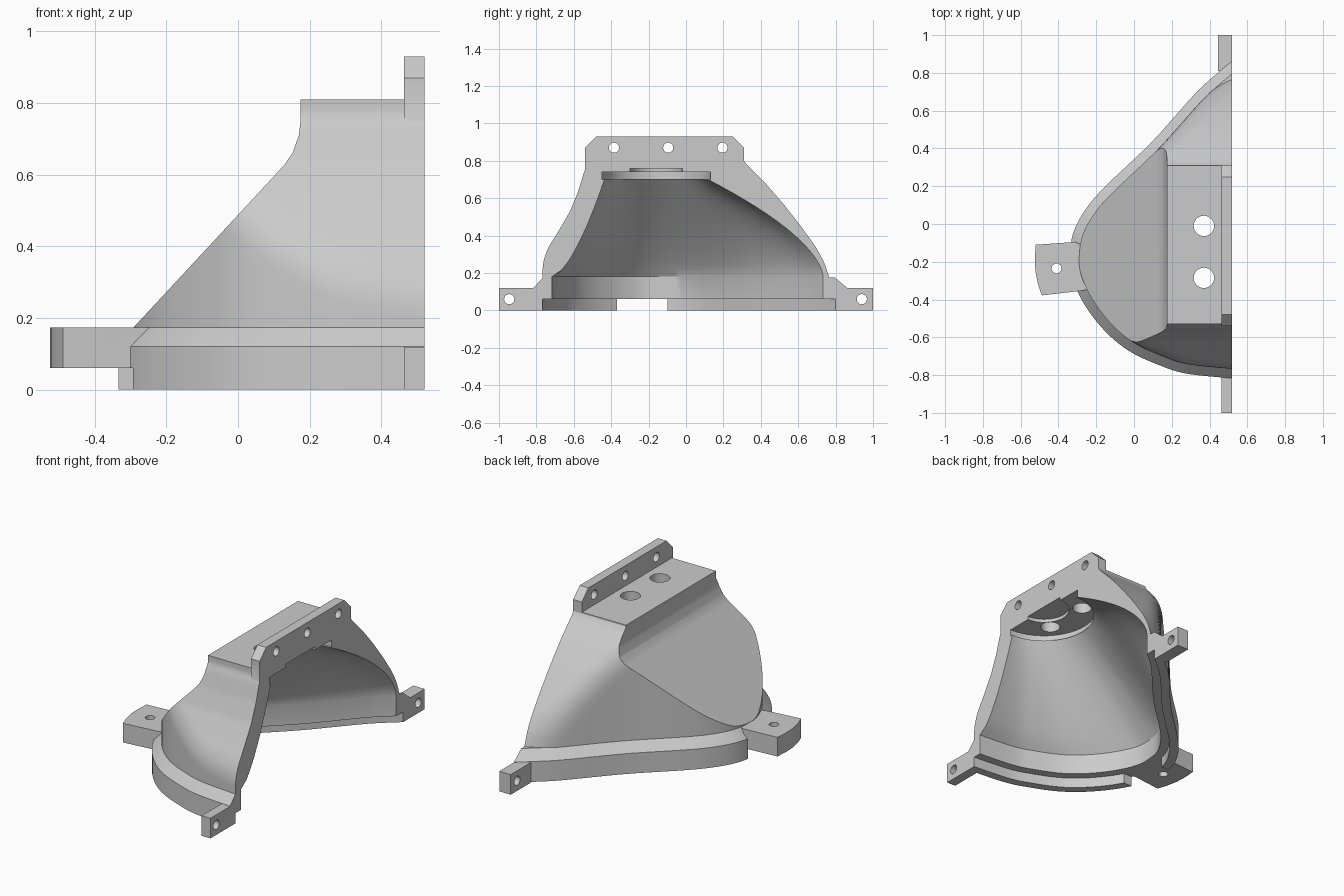
import bpy, bmesh, math
from mathutils import Vector

cube = bpy.data.objects.get("Cube")
if cube:
    bpy.data.objects.remove(cube, do_unlink=True)

FACE = 0.52     # open mating face
N = 72          # segments along the curved outline

grey = bpy.data.materials.new("plain_grey")
grey.use_nodes = True
grey.diffuse_color = (0.6, 0.6, 0.6, 1)
for node in grey.node_tree.nodes:
    if node.type == 'BSDF_PRINCIPLED':
        node.inputs["Base Color"].default_value = (0.6, 0.6, 0.6, 1)


def loft(name, rings):
    """Closed solid through a stack of rings with equal point counts."""
    bm = bmesh.new()
    rows = [[bm.verts.new(p) for p in ring] for ring in rings]
    n = len(rows[0])
    for a, b in zip(rows, rows[1:]):
        for i in range(n):
            j = (i + 1) % n
            bm.faces.new((a[i], a[j], b[j], b[i]))
    bm.faces.new(rows[0][::-1])
    bm.faces.new(rows[-1])
    if len(rings) > 2:
        bmesh.ops.triangulate(bm, faces=[f for f in bm.faces if len(f.verts) == 4])
    if bm.calc_volume(signed=True) < 0:
        bmesh.ops.reverse_faces(bm, faces=bm.faces)
    mesh = bpy.data.meshes.new(name)
    bm.to_mesh(mesh)
    bm.free()
    mesh.materials.append(grey)
    obj = bpy.data.objects.new(name, mesh)
    bpy.context.scene.collection.objects.link(obj)
    return obj


def prism(name, pts, axis, lo, hi):
    """Extrude a 2D profile along x, y or z."""
    def place(p, d):
        a, b = p
        return {'x': (d, a, b), 'y': (a, d, b), 'z': (a, b, d)}[axis]
    return loft(name, [[place(p, d) for p in pts] for d in (lo, hi)])


def box(name, x, y, z):
    return prism(name, [(x[0], y[0]), (x[1], y[0]), (x[1], y[1]), (x[0], y[1])], 'z', *z)


def hole(a, b, r, axis, lo, hi):
    ring = [(a + r * math.cos(k * math.tau / 28), b + r * math.sin(k * math.tau / 28))
            for k in range(28)]
    return prism("hole_cutter", ring, axis, lo, hi)


def combine(obj, tool, operation):
    """Apply one boolean and discard the tool."""
    tool.hide_render = True
    mod = obj.modifiers.new("bool", 'BOOLEAN')
    mod.operation, mod.object, mod.solver = operation, tool, 'EXACT'
    bpy.context.view_layer.update()
    mesh = bpy.data.meshes.new_from_object(
        obj.evaluated_get(bpy.context.evaluated_depsgraph_get()))
    obj.modifiers.clear()
    obj.data = mesh
    bpy.data.objects.remove(tool, do_unlink=True)


# Footprint of the shell, from the -y end round to the +y end
KEYS = [Vector(p) for p in (
    (.62, -.775), (.3, -.745), (.15, -.7), (0, -.63), (-.12, -.53), (-.22, -.4),
    (-.28, -.27), (-.29, -.17), (-.27, -.05), (-.2, .07), (-.1, .18), (.13, .4),
    (.35, .645), (.45, .74), (.62, .88))]


def spline(t):
    i = min(int(t), len(KEYS) - 2)
    u = t - i
    p1, p2 = KEYS[i], KEYS[i + 1]
    p0 = KEYS[i - 1] if i else 2 * p1 - p2
    p3 = KEYS[i + 2] if i + 2 < len(KEYS) else 2 * p2 - p1
    return 0.5 * (2 * p1 + (p2 - p0) * u + (2 * p0 - 5 * p1 + 4 * p2 - p3) * u ** 2
                  + (3 * p1 - p0 - 3 * p2 + p3) * u ** 3)


def with_tails(pts):
    """Run both ends straight on past the mating face."""
    return [Vector((.75, pts[0].y))] + pts + [Vector((.75, pts[-1].y))]


def outline(offset):
    """Footprint offset outwards, ended on the mating face, evenly spaced."""
    raw = [spline(k * (len(KEYS) - 1) / 200) for k in range(201)]
    moved = []
    for k, p in enumerate(raw):
        d = (raw[min(k + 1, 200)] - raw[max(k - 1, 0)]).normalized()
        moved.append(p + Vector((-d.y, d.x)) * offset)
    path = []
    for a, b in zip(moved, moved[1:]):
        if (a.x > FACE) != (b.x > FACE):
            path.append(a.lerp(b, (FACE - a.x) / (b.x - a.x)))
        if b.x < FACE:
            path.append(b)
    dist = [0]
    for a, b in zip(path, path[1:]):
        dist.append(dist[-1] + (b - a).length)
    even, i = [], 0
    for k in range(N + 1):
        want = dist[-1] * k / N
        while i < len(path) - 2 and dist[i + 1] < want:
            i += 1
        even.append(path[i].lerp(path[i + 1], (want - dist[i]) / (dist[i + 1] - dist[i])))
    return with_tails(even)


def half_disc(r):
    return with_tails([Vector((FACE - r * math.sin(math.pi * k / N),
                               -.16 - r * math.cos(math.pi * k / N)))
                       for k in range(N + 1)])


def at(pts, z):
    return [(p.x, p.y, z) for p in pts]


def profile(points, z):
    """Half-width y at height z on a list of (y, z) points."""
    for (y0, z0), (y1, z1) in zip(points, points[1:]):
        if z <= z1:
            return y0 + (y1 - y0) * (z - z0) / (z1 - z0)
    return points[-1][0]


def soft_min(a, b, k):
    h = max(k - abs(a - b), 0) / k
    return min(a, b) - h * h * k / 4


# Main shell: footprint narrowing upwards, with rounded shoulders
LEFT = [(.9, .08), (.77, .285), (.69, .41), (.62, .53), (.575, .64), (.545, .74),
        (.53, .77), (.53, .83)]
RIGHT = [(.86, .05), (.785, .188), (.748, .257), (.69, .345), (.61, .456), (.52, .57),
         (.42, .685), (.32, .785), (.31, .8), (.31, .83)]
foot = outline(0)
levels = [.1] + [.175 + .645 * k / 36 for k in range(37)]
shell = []
for z in levels:
    lo, hi = profile(LEFT, z), profile(RIGHT, z)
    shell.append([(p.x, -soft_min(-p.y, lo, .05) if p.y < 0 else soft_min(p.y, hi, .12), z)
                  for p in foot])
cover = loft("half_cover", shell)

# Sloping back face, curving up to the flat top
side = [(FACE, 0), (FACE, .81), (.175, .81), (.175, .755), (.17, .71), (.152, .66),
        (.13, .628), (.10, .595), (-.29, .175), (-.45, 0)]
combine(cover, prism("side_profile", side, 'y', -2, 2), 'INTERSECT')

# Base rim with chamfered top
rim = loft("rim", [at(outline(.05), 0), at(outline(.05), .12), at(outline(-.002), .175)])
combine(rim, box("rim_trim", (FACE, 2), (-2, 2), (-1, 1)), 'DIFFERENCE')
combine(cover, rim, 'UNION')

# Top mounting plate and the two side lugs on the mating face
plate = [(-.54, .7), (-.54, .87), (-.48, .93), (.25, .93), (.31, .87), (.31, .7)]
combine(cover, prism("top_plate", plate, 'x', .463, FACE), 'UNION')
combine(cover, box("front_lug", (.463, FACE), (-1, -.79), (0, .119)), 'UNION')
combine(cover, box("back_lug", (.445, FACE), (.81, 1), (0, .119)), 'UNION')

# Rear tab with rounded end
tab = [(-.2, -.12), (-.28, -.11), (-.31, -.095), (-.52, -.11), (-.525, -.18),
       (-.522, -.25), (-.508, -.32), (-.488, -.378), (-.29, -.355), (-.2, -.34)]
combine(cover, prism("rear_tab", tab, 'z', .06, .173), 'UNION')

# Hollow interior: straight wall blending to a round ceiling
base, top = outline(-.05), half_disc(.275)
room = [at(base, .04)]
for k in range(15):
    s = k / 14
    room.append([(*b.lerp(t, s ** (.62 + 1.03 * i / (N + 2))), .18 + .521 * s)
                 for i, (b, t) in enumerate(zip(base, top))])
combine(cover, loft("room_cutter", room), 'DIFFERENCE')

# Rebate under the rim, ceiling disc and shallow recess
for pts, lo, hi in ((foot, -.1, .06), (half_disc(.29), .7, .74), (half_disc(.14), .72, .76)):
    combine(cover, loft("step_cutter", [at(pts, lo), at(pts, hi)]), 'DIFFERENCE')

# Gap in the rim under the tab
combine(cover, box("rim_gap", (-.7, -.15), (-.37, -.1), (-.2, .06)), 'DIFFERENCE')

# Bolt holes
for y, z in ((-.945, .06), (.94, .06), (-.385, .87), (-.095, .87), (.195, .87)):
    combine(cover, hole(y, z, .027, 'x', .4, .6), 'DIFFERENCE')
for y in (-.01, -.285):
    combine(cover, hole(.37, y, .054, 'z', .6, 1), 'DIFFERENCE')
combine(cover, hole(-.41, -.235, .026, 'z', 0, .3), 'DIFFERENCE')

# Smooth shading with crisp edges
bpy.ops.object.select_all(action='DESELECT')
cover.select_set(True)
bpy.context.view_layer.objects.active = cover
bpy.ops.object.shade_smooth_by_angle(angle=math.radians(30))
